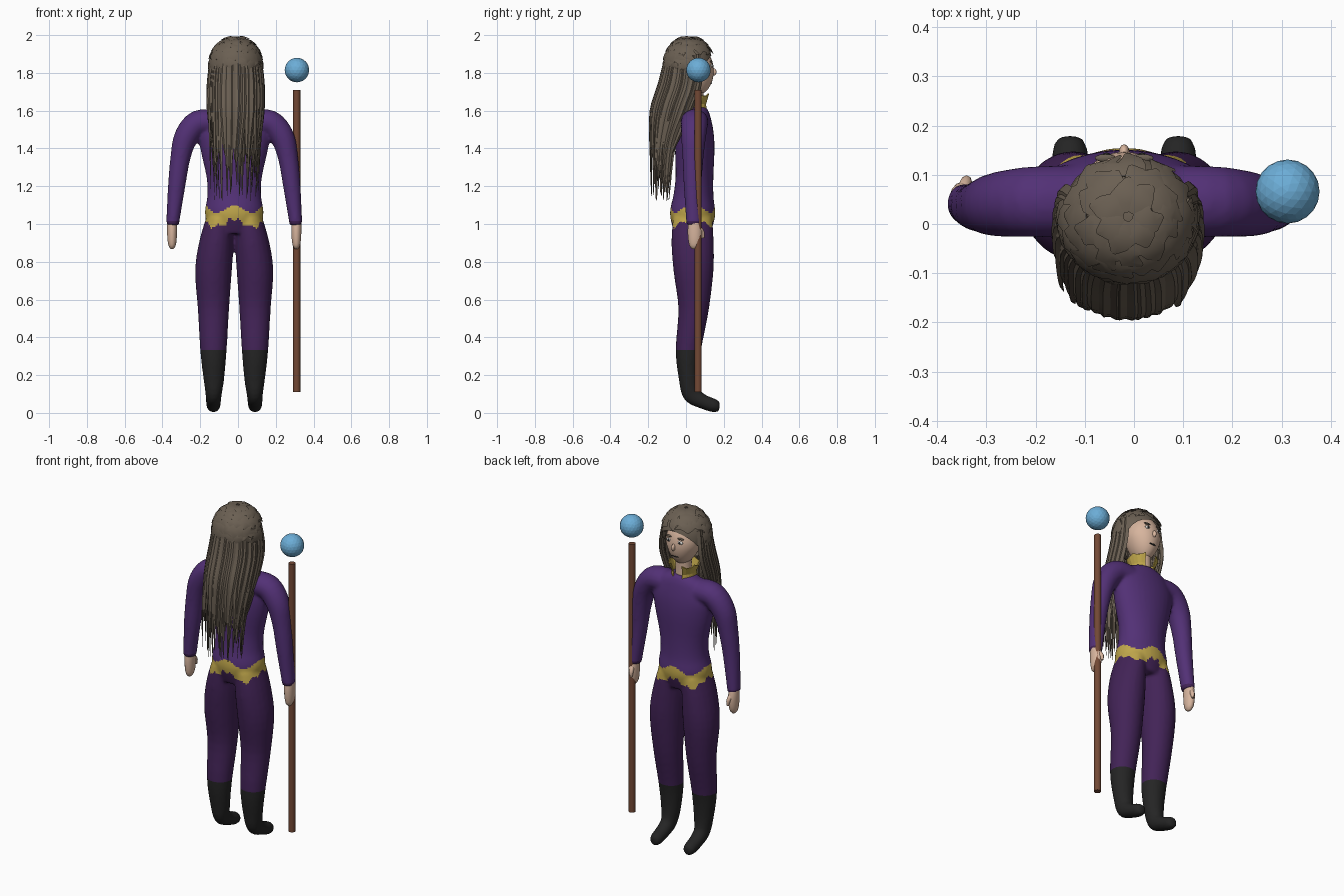
import bpy, bmesh, math, random
from mathutils import Vector

if "Cube" in bpy.data.objects:
    bpy.data.objects.remove(bpy.data.objects["Cube"])

random.seed(4)
CX = -0.02  # figure's centre line


def mat(name, r, g, b):
    m = bpy.data.materials.new(name)
    m.diffuse_color = (r, g, b, 1)
    m.use_nodes = True
    m.node_tree.nodes["Principled BSDF"].inputs["Base Color"].default_value = m.diffuse_color
    return m


PURPLE = mat("purple cloth", 0.085, 0.03, 0.18)
PANTS = mat("dark purple cloth", 0.055, 0.017, 0.095)
GOLD = mat("gold", 0.52, 0.38, 0.07)
BLACK = mat("black leather", 0.018, 0.018, 0.018)
SKIN = mat("skin", 0.68, 0.46, 0.34)
HAIR = mat("grey brown hair", 0.145, 0.115, 0.085)
WOOD = mat("wood", 0.17, 0.065, 0.035)
BLUE = mat("blue crystal", 0.15, 0.42, 0.68)
WHITE = mat("eye white", 0.8, 0.78, 0.74)


def finish(bm, name, *mats, smooth=None):
    bmesh.ops.recalc_face_normals(bm, faces=bm.faces)
    me = bpy.data.meshes.new(name)
    bm.to_mesh(me)
    bm.free()
    ob = bpy.data.objects.new(name, me)
    bpy.context.collection.objects.link(ob)
    for m in mats:
        me.materials.append(m)
    if smooth:
        shade(ob, smooth)
    return ob


def shade(ob, angle):
    bpy.ops.object.select_all(action='DESELECT')
    ob.select_set(True)
    bpy.context.view_layer.objects.active = ob
    bpy.ops.object.shade_smooth_by_angle(angle=math.radians(angle))


def curve(pts, steps):
    """Catmull-Rom through tuples of any length."""
    out = []
    for i in range(len(pts) - 1):
        p = [pts[max(0, min(len(pts) - 1, i + k))] for k in (-1, 0, 1, 2)]
        for s in range(steps):
            t = s / steps
            out.append(tuple(0.5 * (2 * b + (c - a) * t + (2 * a - 5 * b + 4 * c - d) * t * t
                                    + (3 * b - a - 3 * c + d) * t ** 3) for a, b, c, d in zip(*p)))
    return out + [pts[-1]]


def loft(bm, pts, ref, n=20, steps=4):
    """Closed tube; pts are (x, y, z, radius along ref, other radius)."""
    pts = curve(pts, steps)
    cs = [Vector(p[:3]) for p in pts]
    rings = []
    for i, p in enumerate(pts):
        t = (cs[min(i + 1, len(cs) - 1)] - cs[max(i - 1, 0)]).normalized()
        u = (ref - t * ref.dot(t)).normalized()
        v = t.cross(u)
        rings.append([bm.verts.new(cs[i] + u * p[3] * math.cos(a) + v * p[4] * math.sin(a))
                      for a in (2 * math.pi * k / n for k in range(n))])
    for r, q in zip(rings, rings[1:]):
        for k in range(n):
            bm.faces.new((r[k], r[(k + 1) % n], q[(k + 1) % n], q[k]))
    bm.faces.new(rings[0])
    bm.faces.new(rings[-1])


def ball(name, loc, scale, m, seg=24):
    bpy.ops.mesh.primitive_uv_sphere_add(segments=seg, ring_count=seg // 2, radius=1, location=loc)
    ob = bpy.context.object
    ob.name = name
    ob.scale = scale
    ob.data.materials.append(m)
    shade(ob, 60)
    return ob


X, Y = Vector((1, 0, 0)), Vector((0, 1, 0))

# Clothed body: torso, legs with boots and sleeves, fused into one skin
bm = bmesh.new()
loft(bm, [(CX, .035, .95, .12, .095), (CX, .035, 1.05, .155, .12), (CX, .04, 1.15, .142, .106),
          (CX, .045, 1.25, .147, .1), (CX, .047, 1.4, .18, .104), (CX, .05, 1.5, .19, .095),
          (CX, .055, 1.58, .15, .072), (CX, .055, 1.62, .07, .05)], X, 32)
for s in (-1, 1):
    leg = [(.075, .035, 1.03, .072, .105), (.095, .035, .9, .09, .112), (.11, .04, .75, .097, .106),
           (.11, .04, .55, .083, .081), (.11, .012, .33, .07, .067), (.108, .015, .18, .055, .053),
           (.109, .032, .1, .043, .05), (.11, .085, .062, .04, .039), (.11, .15, .038, .036, .036),
           (.11, .178, .033, .024, .024)]
    loft(bm, [(CX + s * p[0], *p[1:]) for p in leg], X)
    arm = [(.09, .045, 1.535, .075, .068), (.19, .045, 1.535, .072, .068), (.255, .04, 1.46, .066, .064),
           (.285, .037, 1.35, .056, .053), (.305, .035, 1.2, .047, .046), (.327, .042, .995, .04, .034)]
    loft(bm, [(CX + s * p[0], *p[1:]) for p in arm], Y)
raw = finish(bm, "body_base")
rm = raw.modifiers.new("fuse", 'REMESH')
rm.mode, rm.voxel_size = 'VOXEL', 0.0095
sm = raw.modifiers.new("soften", 'SMOOTH')
sm.factor, sm.iterations = 0.5, 5
bpy.context.view_layer.update()
bm = bmesh.new()
bm.from_object(raw, bpy.context.evaluated_depsgraph_get())
bpy.data.objects.remove(raw)
for z in (.332, 1.015):  # clean boot and cuff edges
    bmesh.ops.bisect_plane(bm, geom=bm.verts[:] + bm.edges[:] + bm.faces[:],
                           plane_co=(0, 0, z), plane_no=(0, 0, 1))
for f in bm.faces:
    c = f.calc_center_median()
    a = math.atan2(c.y - .035, c.x - CX)
    wave = .02 * math.cos(4 * a)
    teeth = .022 * abs((a * 14 / math.pi) % 2 - 1)
    if abs(c.x - CX) > .24:
        f.material_index = 1 if c.z < 1.015 else 0
    elif c.z < .332:
        f.material_index = 3
    elif c.z < .995 + wave + teeth:
        f.material_index = 1
    elif c.z < 1.08 + wave:
        f.material_index = 2
finish(bm, "clothed_body", PURPLE, PANTS, GOLD, BLACK, smooth=70)

# Hands with thumbs
for s, side in ((-1, "left"), (1, "right")):
    bm = bmesh.new()
    x = CX + s * .329
    loft(bm, [(x, .044, 1.02, .03, .026), (x, .047, .97, .038, .027), (x, .047, .92, .036, .025),
              (x, .045, .885, .027, .019), (x, .045, .868, .012, .008)], Y, 14)
    loft(bm, [(x, .065, .985, .014, .014), (x - s * .008, .085, .955, .012, .013),
              (x - s * .01, .09, .925, .006, .007)], X, 8)
    finish(bm, side + "_hand", SKIN, smooth=60)

# Neck and head with a narrowed jaw
bm = bmesh.new()
loft(bm, [(CX, .05, 1.58, .05, .045), (CX, .05, 1.66, .045, .043), (CX, .05, 1.74, .045, .045)], X, 16)
finish(bm, "neck", SKIN, smooth=60)
head = ball("head", (CX, .05, 1.81), (.097, .097, .132), SKIN, 32)
for v in head.data.vertices:
    if v.co.z < 0:
        v.co.x *= 1 + .28 * v.co.z
ball("nose", (CX, .146, 1.805), (.011, .016, .02), SKIN, 12)
ball("mouth", (CX, .132, 1.747), (.022, .005, .005), BLACK, 12)
for s in (-1, 1):
    ball("eye", (CX + s * .037, .136, 1.838), (.018, .007, .01), WHITE, 12)
    ball("pupil", (CX + s * .036, .141, 1.838), (.008, .004, .008), BLACK, 12)
    ball("brow", (CX + s * .038, .134, 1.86), (.022, .008, .005), HAIR, 12)

# Flared collar, open at the throat
bm = bmesh.new()
rows = []
for k in range(19):
    a = math.radians(90 + 25 + 310 * k / 18)
    c, d = math.cos(a), math.sin(a)
    rows.append([bm.verts.new((CX + r * c, .045 + r * d, z)) for r, z in
                 ((.066, 1.595), (.062, 1.635), (.08, 1.68 + (.012 if k % 3 == 0 else 0)))])
for p, q in zip(rows, rows[1:]):
    for i in (0, 1):
        bm.faces.new((p[i], q[i], q[i + 1], p[i + 1]))
collar = finish(bm, "collar", GOLD)
collar.modifiers.new("thickness", 'SOLIDIFY').thickness = .006

# Staff and floating orb
bpy.ops.mesh.primitive_cylinder_add(vertices=16, radius=.019, depth=1.6, location=(.311, .064, .91))
staff = bpy.context.object
staff.name = "staff"
staff.data.materials.append(WOOD)
shade(staff, 40)
bpy.ops.mesh.primitive_ico_sphere_add(subdivisions=3, radius=.065, location=(.312, .066, 1.815))
bpy.context.object.name = "orb"
bpy.context.object.data.materials.append(BLUE)

# Scalp cap, cut away from the face
HC, HR = Vector((-.012, .015, 1.84)), Vector((.135, .128, .148))
bm = bmesh.new()
bmesh.ops.create_uvsphere(bm, u_segments=28, v_segments=16, radius=1)
for v in bm.verts:
    v.co = HC + v.co * HR
bmesh.ops.bisect_plane(bm, geom=bm.verts[:] + bm.edges[:] + bm.faces[:], plane_co=(0, .14, 1.9),
                       plane_no=(0, -1.3, 1), clear_inner=True)
finish(bm, "scalp_hair", HAIR, smooth=50)


def lock(bm, pts, normals, width, thick, shape):
    """Tapered lock with a flat diamond section."""
    rings = []
    for i, p in enumerate(pts):
        t = (pts[min(i + 1, len(pts) - 1)] - pts[max(i - 1, 0)]).normalized()
        side = t.cross(normals[i]).normalized()
        up = side.cross(t)
        k = max(.03, shape(i / (len(pts) - 1)))
        rings.append([bm.verts.new(p + o) for o in (side * width * k, up * thick * k,
                                                    -side * width * k, -up * thick * k)])
    for r, q in zip(rings, rings[1:]):
        for j in range(4):
            bm.faces.new((r[j], r[(j + 1) % 4], q[(j + 1) % 4], q[j]))
    bm.faces.new(rings[0])
    bm.faces.new(rings[-1])


# Overlapping short locks on the crown and fringe
bm = bmesh.new()
for start, count in ((4, 7), (22, 13), (38, 18), (54, 22), (70, 22)):
    for k in range(count):
        az = 2 * math.pi * (k + random.uniform(-.3, .3)) / count
        front = math.sin(az) > .25
        if front and start > 40:
            continue
        pts, nor = [], []
        length = random.uniform(24, 32)
        for i in range(5):
            th = math.radians(start + length * i / 4)
            a = az + .05 * i * random.uniform(-1, 1)
            n = Vector((math.sin(th) * math.cos(a), math.sin(th) * math.sin(a), math.cos(th)))
            pts.append(HC + n * HR * (1.0 + .022 * i))
            nor.append(n)
        lock(bm, pts, nor, .03, .006, lambda t: .75 + .5 * t if t < .6 else 1.05 - .9 * (t - .6) / .4)
finish(bm, "crown_locks", HAIR, smooth=30)

# Long locks falling down the back, in two layers
bm = bmesh.new()
for count, inset, reach in ((30, 1.0, 112), (24, .82, 100)):
    for k in range(count):
        deg = -reach + 2 * reach * k / (count - 1) + random.uniform(-3, 3)
        s, c = math.sin(math.radians(deg)), math.cos(math.radians(deg))
        tip = random.uniform(1.12, 1.36)
        j = random.uniform(-.012, .012)
        x = lambda r: -.012 + r * inset * s
        path = [(x(.125), .015 - .118 * c * inset, 1.9), (x(.145), .01 - .15 * c * inset, 1.75),
                (x(.145), -.04 - .145 * c * inset, 1.6), (x(.13) + j, -.095 - .095 * c * inset, 1.42),
                (x(.118) + j * 1.5, -.115 - .07 * c * inset, tip)]
        pts = [Vector(p) for p in curve(path, 4)]
        lock(bm, pts, [Vector((s, -c, 0))] * len(pts), random.uniform(.017, .022), .008,
             lambda t: 1.0 if t < .5 else 1 - .92 * (t - .5) / .5)
finish(bm, "long_locks", HAIR, smooth=40)
